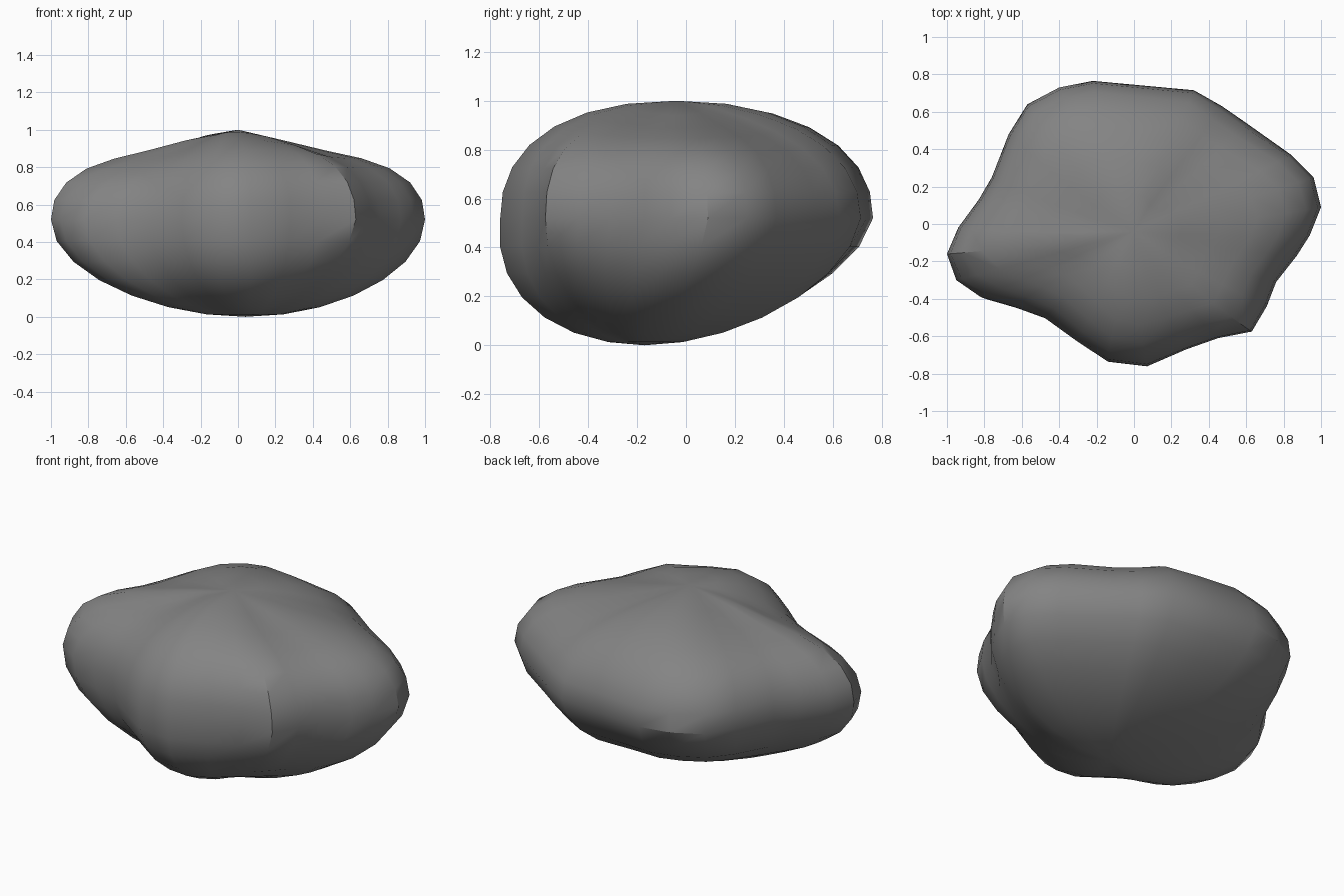
import bpy, bmesh, math

if "Cube" in bpy.data.objects:
    bpy.data.objects.remove(bpy.data.objects["Cube"])

# Widest outline of the boulder (x, y, roundness above, roundness below)
OUTLINE = [
    (1.0, .09, 2.35, 2.0), (.96, .25, 2.3, 2.0), (.84, .37, 2.25, 2.0), (.60, .54, 2.0, 1.9),
    (.47, .63, 2.0, 1.95), (.32, .715, 2.15, 1.95), (.05, .74, 2.2, 1.8), (-.22, .765, 2.3, 1.75),
    (-.40, .73, 2.35, 1.7), (-.57, .64, 2.35, 1.7), (-.67, .48, 2.35, 1.8), (-.76, .25, 2.35, 2.0),
    (-.83, .13, 2.3, 2.05), (-.94, -.02, 2.3, 2.05), (-1.0, -.16, 2.25, 2.0), (-.95, -.30, 1.95, 1.95),
    (-.82, -.39, 1.8, 1.9), (-.65, -.44, 1.8, 1.85), (-.48, -.50, 1.85, 1.85), (-.30, -.63, 1.95, 1.85),
    (-.14, -.735, 2.1, 1.9), (.07, -.76, 2.2, 1.9), (.28, -.67, 2.3, 1.85), (.45, -.61, 2.35, 1.7),
    (.63, -.575, 2.35, 1.6), (.71, -.44, 2.3, 1.7), (.76, -.31, 2.3, 1.85), (.87, -.17, 2.3, 2.0),
    (.94, -.06, 2.35, 2.0)]
MID_Z = 0.52
RINGS = 14


def boulder_point(x, y, n_top, n_base, h):
    """Point on the surface at relative height h (-1 base .. 1 crown)."""
    a = abs(h)
    radius = math.hypot(x, y)
    n = n_top if h > 0 else n_base
    s = (1 - a ** n) ** (1 / n)
    if h > 0:
        # crown slopes off gently towards the left and right ends
        drop = 0.065 * (x / radius) ** 2 * min(1, s / 0.4) * min(1, (1 - s) / 0.4)
        sx, sy, z = -0.02 * a * a, -0.04 * a * a, MID_Z + (1 - MID_Z) * h - drop
    else:
        sx, sy, z = 0.04 * a * a, -0.17 * a ** 1.3, MID_Z * (1 + h)
    # the star-shaped outline softens towards the crown and base
    s *= 1 + 0.35 * a * a * (0.78 / radius - 1)
    return (x * s + sx, y * s + sy, z)


# Loft rings from base to crown
bm = bmesh.new()
rings = []
for i in range(1, RINGS):
    h = math.sin(math.pi * (i / RINGS - 0.5))
    rings.append([bm.verts.new(boulder_point(*p, h)) for p in OUTLINE])
count = len(OUTLINE)
for low, high in zip(rings, rings[1:]):
    for j in range(count):
        k = (j + 1) % count
        bm.faces.new((low[j], low[k], high[k], high[j]))

# Close the base and crown
for ring, tip in ((rings[0], (.04, -.17, 0)), (rings[-1], (0, -.04, 1))):
    v = bm.verts.new(tip)
    for j in range(count):
        bm.faces.new((ring[j], ring[(j + 1) % count], v))
bmesh.ops.recalc_face_normals(bm, faces=bm.faces[:])

mesh = bpy.data.meshes.new("boulder")
bm.to_mesh(mesh)
bm.free()
boulder = bpy.data.objects.new("boulder", mesh)
bpy.context.collection.objects.link(boulder)

# Dark grey stone
stone = bpy.data.materials.new("dark_stone")
stone.diffuse_color = (0.23, 0.23, 0.23, 1)
stone.use_nodes = True
stone.node_tree.nodes["Principled BSDF"].inputs["Base Color"].default_value = stone.diffuse_color
mesh.materials.append(stone)

# Smooth surface with its sharp ridges kept
bpy.context.view_layer.objects.active = boulder
boulder.select_set(True)
bpy.ops.object.shade_smooth_by_angle(angle=math.radians(34))
